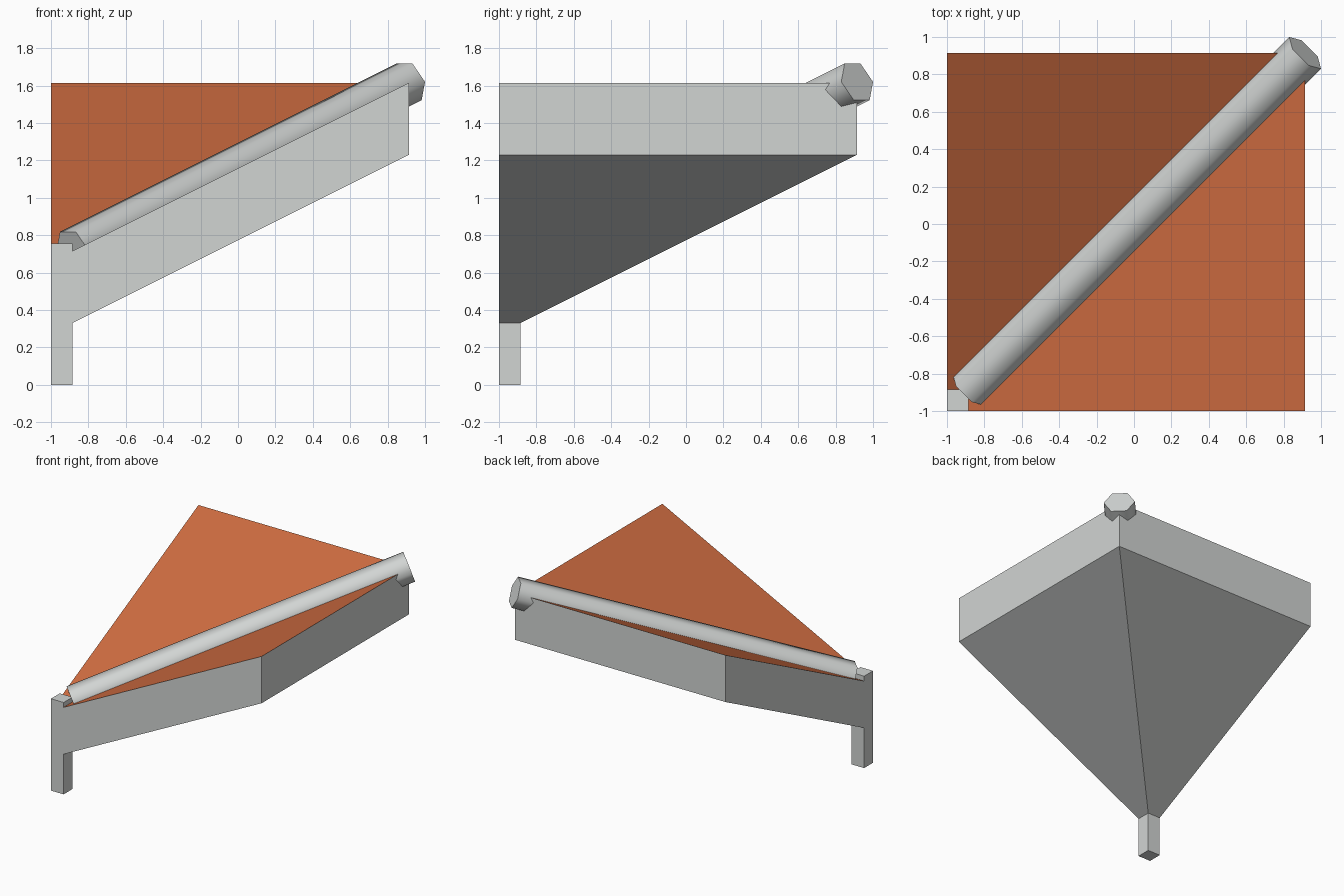
import bpy, bmesh, math
from mathutils import Vector, Matrix

if "Cube" in bpy.data.objects:
    bpy.data.objects.remove(bpy.data.objects["Cube"])

LOW, HIGH = -0.885, 0.915      # inner post corner and far roof corner
Z_LOW, Z_HIGH = 0.715, 1.615   # roof surface heights at those corners
THICK = 0.385


def material(name, rgb):
    m = bpy.data.materials.new(name)
    m.diffuse_color = (*rgb, 1)
    m.use_nodes = True
    m.node_tree.nodes["Principled BSDF"].inputs["Base Color"].default_value = m.diffuse_color
    return m


grey = material("light grey", (0.64, 0.66, 0.65))
orange = material("terracotta orange", (0.60, 0.145, 0.05))


def add_object(name, bm, mats):
    bmesh.ops.recalc_face_normals(bm, faces=bm.faces)
    me = bpy.data.meshes.new(name)
    bm.to_mesh(me)
    bm.free()
    for m in mats:
        me.materials.append(m)
    ob = bpy.data.objects.new(name, me)
    bpy.context.collection.objects.link(ob)
    return ob


# Valley roof: two sloping panels mirrored across the diagonal, thickened downward
bm = bmesh.new()
panel = [(LOW, -1, Z_LOW), (HIGH, -1, Z_HIGH), (HIGH, HIGH, Z_HIGH), (LOW, LOW, Z_LOW)]
bm.faces.new([bm.verts.new(p) for p in panel])
bm.faces.new([bm.verts.new((y, x, z)) for x, y, z in reversed(panel)])
bmesh.ops.remove_doubles(bm, verts=bm.verts, dist=0.001)
top = list(bm.faces)
ext = bmesh.ops.extrude_face_region(bm, geom=top, use_keep_orig=True)
lower = [g for g in ext["geom"] if isinstance(g, bmesh.types.BMVert)]
bmesh.ops.translate(bm, vec=(0, 0, -THICK), verts=lower)
bmesh.ops.recalc_face_normals(bm, faces=bm.faces)
for f in bm.faces:
    f.material_index = 1 if f.normal.z > 0.5 else 0
add_object("valley_roof", bm, [grey, orange])

# Corner post
bm = bmesh.new()
w, h = LOW + 1, 0.755
bmesh.ops.create_cube(bm, size=1, matrix=Matrix.Translation((-1 + w / 2, -1 + w / 2, h / 2))
                      @ Matrix.Diagonal((w, w, h, 1)))
add_object("corner_post", bm, [grey])

# Six-sided beam along the valley, flat side up
start, end = Vector((LOW, LOW, Z_LOW + 0.005)), Vector((HIGH, HIGH, Z_HIGH + 0.005))
axis = (end - start).normalized()
side = Vector((1, -1, 0)).normalized()
up = side.cross(axis)
bm = bmesh.new()
rings = []
for c in (start, end):
    rings.append([bm.verts.new(c + 0.12 * (math.cos(a) * side + math.sin(a) * up))
                  for a in (i * math.pi / 3 for i in range(6))])
for ring in rings:
    bm.faces.new(ring)
for i in range(6):
    j = (i + 1) % 6
    bm.faces.new((rings[0][i], rings[0][j], rings[1][j], rings[1][i]))
beam = add_object("valley_beam", bm, [grey])
bpy.context.view_layer.objects.active = beam
beam.select_set(True)
bpy.ops.object.shade_smooth_by_angle(angle=math.radians(65))
